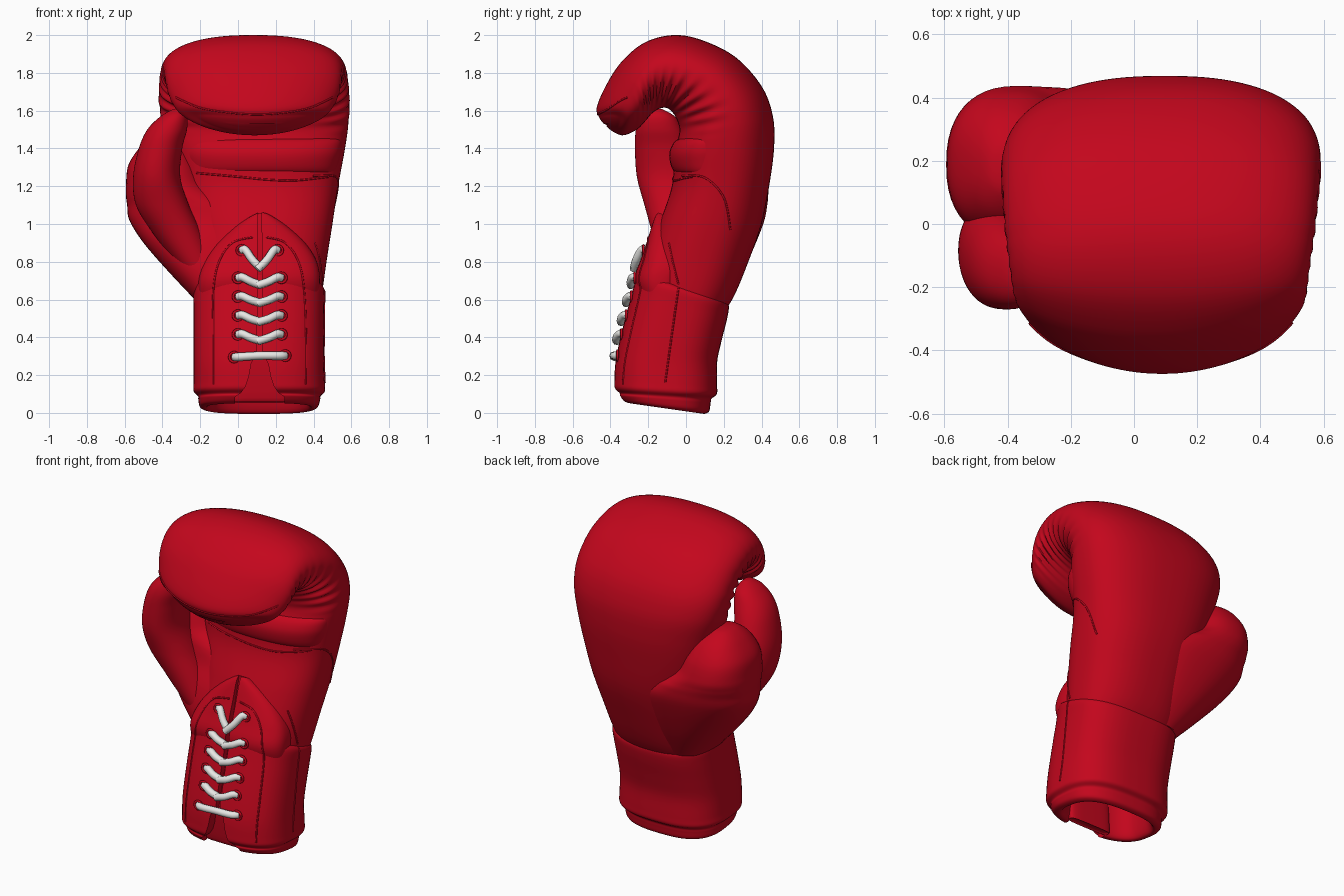
import bpy, bmesh, math
from mathutils import Vector
from mathutils.bvhtree import BVHTree

if "Cube" in bpy.data.objects:
    bpy.data.objects.remove(bpy.data.objects["Cube"])


def material(name, rgb):
    m = bpy.data.materials.new(name)
    m.diffuse_color = (*rgb, 1)
    m.use_nodes = True
    m.node_tree.nodes["Principled BSDF"].inputs["Base Color"].default_value = m.diffuse_color
    return m


RED = material("red_leather", (0.55, 0.002, 0.012))
WHITE = material("white_lace", (0.8, 0.8, 0.78))


def catmull(rows, sub):
    """Smoothly interpolate rows of numbers."""
    out, last = [], len(rows) - 1
    for i in range(last):
        p = [rows[max(0, min(last, i + k))] for k in (-1, 0, 1, 2)]
        for j in range(sub):
            t = j / sub
            out.append([0.5 * (2 * b + (c - a) * t + (2 * a - 5 * b + 4 * c - d) * t * t
                               + (3 * b - a - 3 * c + d) * t ** 3) for a, b, c, d in zip(*p)])
    return out + [list(rows[-1])]


def skin(name, rings, mat):
    """Closed mesh through a list of rings with equal point counts."""
    bm = bmesh.new()
    vs = [[bm.verts.new(p) for p in r] for r in rings]
    n = len(vs[0])
    for a, b in zip(vs, vs[1:]):
        for i in range(n):
            bm.faces.new((a[i], a[(i + 1) % n], b[(i + 1) % n], b[i]))
    bm.faces.new(vs[0])
    bm.faces.new(vs[-1])
    bmesh.ops.recalc_face_normals(bm, faces=bm.faces)
    me = bpy.data.meshes.new(name)
    bm.to_mesh(me)
    bm.free()
    me.materials.append(mat)
    ob = bpy.data.objects.new(name, me)
    bpy.context.collection.objects.link(ob)
    return ob


def finger_pucker(s, v):
    # gathered leather on both sides of the curled fingers
    fade = max(0, min(1, (s - 5.5) / 1.5, (13.5 - s) / 1.5))
    return 0.026 * fade * math.exp(-((v + 0.5) / 0.38) ** 2) * (0.5 + 0.5 * math.sin(s * 9.5))


def loft(name, stations, power=2.4, sub=5, segs=64, fingers=False):
    """Station: front y, front z, back y, back z, left x, right x."""
    rings = []
    for k, (fy, fz, by, bz, xl, xr) in enumerate(catmull(stations, sub)):
        ring, s = [], k / sub
        e = max(0, min(7, s - 8) / 7) if fingers else 0
        bow = 0.12 * max(0, min(5.5, s - 9.5) / 5.5) ** 1.3 if fingers else 0
        pw = power - 0.35 * e
        for i in range(segs):
            a = 2 * math.pi * i / segs
            c, v = math.cos(a), math.sin(a)
            c = math.copysign(abs(c) ** (2 / pw), c)
            v = math.copysign(abs(v) ** (2 / pw), v)
            x = (xl + xr) / 2 + (xr - xl) / 2 * c
            if fingers:
                x -= math.copysign(finger_pucker(s, v), c)
            # the finger end bows back and up towards its sides
            lift = bow * ((x - 0.09) / 0.42) ** 2
            ring.append((x, (fy + by) / 2 + (by - fy) / 2 * v + lift,
                         (fz + bz) / 2 + (bz - fz) / 2 * v + 0.7 * lift))
        rings.append(ring)
    return skin(name, rings, RED)


def upright(name, rows, power):
    """Loft through level ovals: x, y, z, x radius, y radius."""
    return loft(name, [(y - ry, z, y + ry, z, x - rx, x + rx) for x, y, z, rx, ry in rows], power, 8, 48)


# Padded hand: from the wrist up the back, over the knuckles and curled forward
hand = loft("hand_padding", [
    (-.20, .50, .18, .50, -.20, .42), (-.215, .65, .255, .62, -.225, .445),
    (-.19, .82, .33, .80, -.24, .47), (-.14, 1.0, .40, 1.0, -.26, .50),
    (-.075, 1.2, .44, 1.2, -.31, .53), (-.06, 1.38, .466, 1.4, -.36, .565),
    (-.035, 1.49, .46, 1.57, -.40, .585), (-.05, 1.555, .40, 1.73, -.42, .592),
    (-.075, 1.595, .26, 1.885, -.418, .585), (-.105, 1.615, .08, 1.975, -.41, .575),
    (-.14, 1.61, -.07, 2.0, -.40, .563), (-.18, 1.585, -.22, 1.96, -.39, .553),
    (-.215, 1.545, -.34, 1.86, -.38, .545), (-.26, 1.5, -.42, 1.74, -.36, .525),
    (-.33, 1.47, -.472, 1.62, -.31, .475), (-.38, 1.485, -.46, 1.565, -.21, .39),
    (-.42, 1.515, -.435, 1.53, -.05, .23),
], 2.4, 10, 96, True)

# Grip roll across the palm
roll = loft("palm_grip_roll", [
    (.00, 1.25, .3, 1.25, -.22, .49), (-.06, 1.275, .32, 1.27, -.27, .518), (-.085, 1.33, .33, 1.33, -.29, .535),
    (-.085, 1.39, .33, 1.39, -.30, .548), (-.05, 1.445, .32, 1.45, -.29, .545), (.03, 1.47, .3, 1.47, -.22, .50)], 2.3)

# Thumb: broad base lobe wrapping onto the back and a bent tip in front
upright("thumb_base", [
    (-.06, .02, .58, .15, .19), (-.12, .07, .75, .25, .232), (-.165, .12, .9, .335, .25), (-.205, .165, 1.02, .37, .25),
    (-.265, .18, 1.1, .322, .25), (-.325, .185, 1.15, .268, .25), (-.375, .19, 1.21, .218, .245),
    (-.395, .19, 1.31, .186, .22), (-.395, .185, 1.4, .13, .165), (-.395, .18, 1.455, .07, .09),
    (-.395, .18, 1.47, .02, .03)], 2.35)
upright("thumb_tip", [
    (-.20, -.02, .75, .10, .12), (-.32, -.05, .95, .13, .13), (-.40, -.07, 1.1, .14, .15),
    (-.43, -.09, 1.25, .125, .17), (-.41, -.12, 1.4, .115, .15), (-.375, -.14, 1.5, .105, .125),
    (-.34, -.15, 1.57, .07, .09), (-.32, -.16, 1.61, .02, .03)], 2.1)

# Hollow cuff: down the outside, round the hem and lip, up the inside
cuff = loft("wrist_cuff", [
    (-.25, .74, .20, .59, -.215, .435), (-.265, .71, .226, .57, -.235, .458),
    (-.29, .62, .218, .50, -.235, .457), (-.335, .45, .188, .38, -.235, .455),
    (-.372, .28, .165, .27, -.235, .455), (-.38, .17, .165, .15, -.235, .46),
    (-.378, .13, .163, .10, -.235, .46), (-.355, .105, .135, .075, -.212, .437),
    (-.355, .09, .13, .05, -.21, .435), (-.33, .06, .12, .005, -.20, .42),
    (-.29, .06, .08, .005, -.16, .38), (-.27, .15, .06, .12, -.14, .36),
    (-.25, .40, .08, .35, -.13, .35)], 2.7)

# Arched lace panel on the inner wrist, and the tongue behind its opening
panel = loft("lace_panel", [
    (-.22, .55, 0, .50, -.19, .41), (-.272, .70, 0, .66, -.21, .433), (-.237, .82, .02, .76, -.18, .42),
    (-.203, .92, .03, .86, -.11, .36), (-.178, 1.0, .04, .92, -.03, .28), (-.16, 1.045, .05, .96, .04, .21),
    (-.145, 1.06, .05, .98, .08, .17)], 2.7)
loft("lace_tongue", [(-.28, .065, -.24, .06, -.02, .25), (-.30, .08, -.235, .075, -.03, .26),
                     (-.32, .3, -.24, .3, -.03, .26), (-.30, .4, -.2, .4, -.02, .25)], 4)

# Surfaces that stitching and laces are laid on
trees = [BVHTree.FromPolygons([v.co for v in o.data.vertices], [p.vertices for p in o.data.polygons])
         for o in (hand, roll, cuff, panel)]


def surface(a, z, side):
    """Outermost point seen from the front (a is x) or the right (a is y)."""
    start, ray = (Vector((2, a, z)), Vector((-1, 0, 0))) if side else (Vector((a, -2, z)), Vector((0, 1, 0)))
    hits = [h for h in (t.ray_cast(start, ray) for t in trees) if h[0] is not None]
    return min(hits, key=lambda h: h[3])[0] if hits else None


def cord(name, pts, radius, mat, closed=False):
    cu = bpy.data.curves.new(name, 'CURVE')
    cu.dimensions = '3D'
    cu.bevel_depth, cu.bevel_resolution, cu.use_fill_caps = radius, 2, True
    sp = cu.splines.new('POLY')
    sp.points.add(len(pts) - 1)
    for p, co in zip(sp.points, pts):
        p.co = (*co, 1)
    sp.use_cyclic_u = closed
    cu.materials.append(mat)
    ob = bpy.data.objects.new(name, cu)
    bpy.context.collection.objects.link(ob)
    return ob


# Opening and centre slit of the lacing
MID = 0.115
slit = skin("slit_cutter", [[(MID - w, -.7, z), (MID + w, -.7, z), (MID + w, y, z), (MID - w, y, z)] for z, w, y in (
    (-.1, .14, -.25), (.085, .13, -.25), (.105, .10, -.25), (.14, .075, -.25), (.19, .058, -.25), (.26, .045, -.25),
    (.29, .03, -.30), (.31, .014, -.333), (1.1, .010, -.125))], RED)
slit.hide_render = True
for ob in (cuff, panel):
    mod = ob.modifiers.new("slit", 'BOOLEAN')
    mod.operation, mod.object, mod.solver = 'DIFFERENCE', slit, 'EXACT'
    bpy.context.view_layer.objects.active = ob
    bpy.ops.object.modifier_apply(modifier=mod.name)
bpy.data.objects.remove(slit)

# Raised stitching lines
for name, side, pts in (
    ("palm_seam", 0, [(-.22, 1.27), (0, 1.25), (.15, 1.235), (.3, 1.23), (.48, 1.25)]),
    ("finger_seam", 0, [(-.33, 1.67), (-.2, 1.615), (-.05, 1.59), (.1, 1.58), (.25, 1.59), (.38, 1.615), (.5, 1.67)]),
    ("left_panel_seam", 0, [(-.13, .15), (-.13, .4), (-.13, .65), (-.1, .8), (-.03, .9), (.08, .93)]),
    ("right_panel_seam", 0, [(.36, .15), (.36, .4), (.35, .65), (.32, .8), (.25, .9), (.15, .93)]),
    ("side_hand_seam", 1, [(-.02, 1.255), (.1, 1.245), (.2, 1.14), (.235, .97)]),
    ("side_palm_seam", 1, [(-.09, .9), (-.07, .8), (-.04, .68)]),
    ("side_cuff_seam", 1, [(-.04, .66), (-.07, .45), (-.11, .16)]),
):
    laid = [surface(a, z, side) for a, z in catmull(pts, 8)]
    cord(name, [p for p in laid if p], 0.005, RED)


def lace(name, pts):
    """Rounded lace over the panel: x, z, lift."""
    path = []
    for x, z, lift in catmull(pts, 6):
        p = surface(x, z, 0)
        path.append((x, p.y - lift, z))
    cord(name, path, 0.022, WHITE)


def eyelet(x, z):
    c = surface(x, z, 0)
    cord("eyelet", [(x + .026 * math.cos(t * math.pi / 8), c.y - .004, z + .026 * math.sin(t * math.pi / 8))
                    for t in range(16)], 0.007, RED, True)


# Crossed laces, mirrored about the slit, with a steep pair on top and a bar at the bottom
for z, drop in ((.86, .10), (.715, .04), (.615, .035), (.515, .035), (.415, .035)):
    half = 0.095 if drop > .05 else 0.115
    for sign, lift in ((-1, .016), (1, .022)):
        lace("lace_strand", [(MID + sign * half, z, -.004), (MID + sign * half * .8, z + .003, .012),
                             (MID + sign * half * .4, z - drop * .5, lift), (MID - sign * .012, z - drop, lift - .006)])
        eyelet(MID + sign * half, z)
lace("lace_bottom_bar", [(-.02, .295, -.004), (.01, .297, .014), (.115, .303, .016), (.22, .303, .014), (.25, .303, -.004)])
eyelet(-.02, .295)
eyelet(.25, .303)

# Turn cords into meshes and shade everything smooth
bpy.ops.object.select_all(action='SELECT')
bpy.context.view_layer.objects.active = hand
bpy.ops.object.convert(target='MESH')
bpy.ops.object.shade_smooth_by_angle(angle=math.radians(50))
